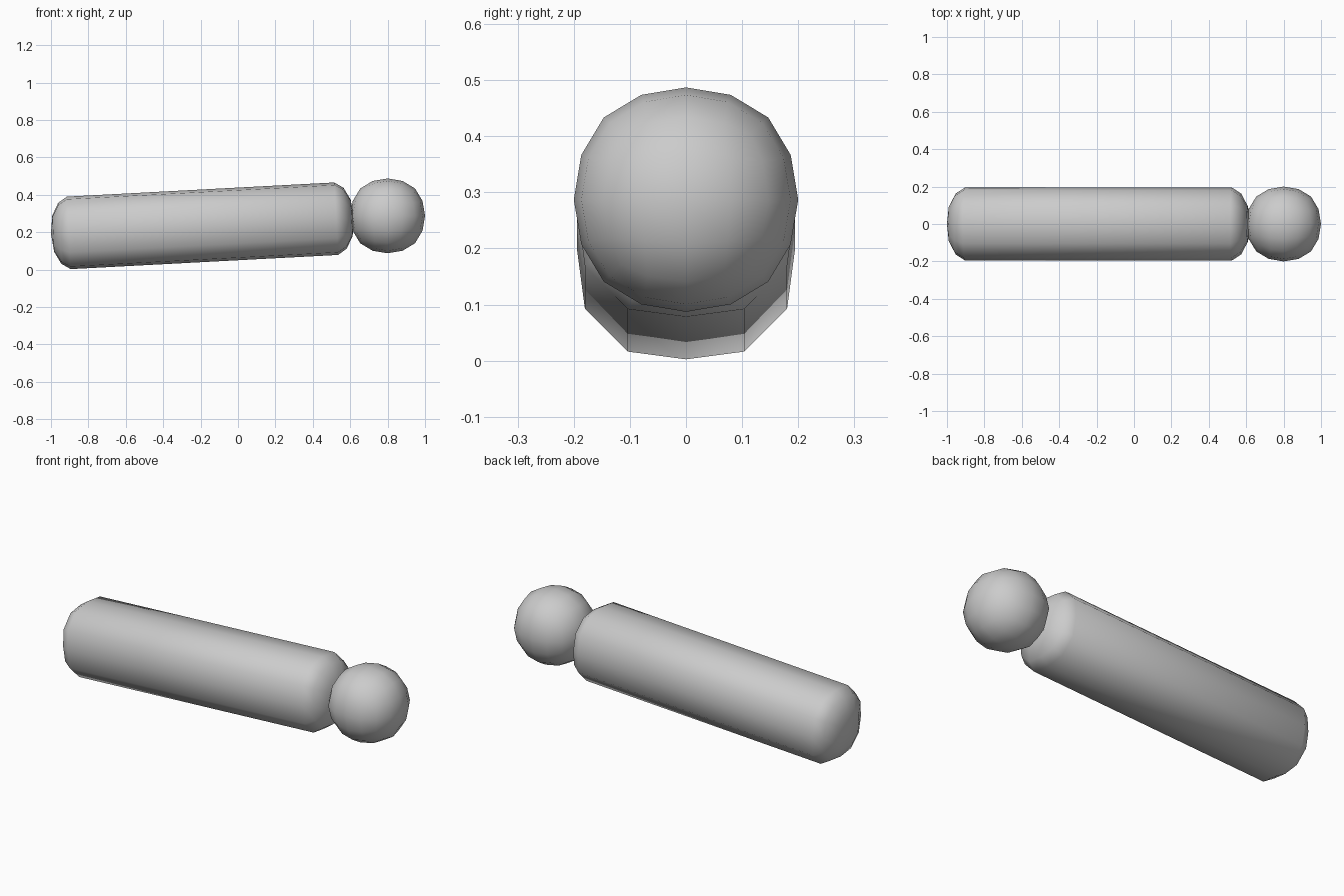
import bpy, bmesh, math
from mathutils import Matrix

if "Cube" in bpy.data.objects:
    bpy.data.objects.remove(bpy.data.objects["Cube"])

TILT = math.atan(0.053)


def make_object(name, bm):
    bmesh.ops.recalc_face_normals(bm, faces=bm.faces)
    for f in bm.faces:
        f.smooth = True
    me = bpy.data.meshes.new(name)
    bm.to_mesh(me)
    bm.free()
    ob = bpy.data.objects.new(name, me)
    bpy.context.collection.objects.link(ob)
    return ob


# Long shaft: 12-sided, slightly squared section with domed ends
LENGTH, RADIUS = 1.622, 0.194
cap = [(0.012, 0.50), (0.047, 0.84), (0.095, 1.0)]      # distance from end, scale
stations = cap + [(LENGTH - u, s) for u, s in reversed(cap)]
bm = bmesh.new()
rings = []
for u, s in stations:
    ring = []
    for i in range(12):
        a = math.radians(30 * i)
        r = s * (RADIUS if i % 3 == 0 else 0.208)
        ring.append(bm.verts.new((u, r * math.cos(a), r * math.sin(a))))
    rings.append(ring)
for a, b in zip(rings, rings[1:]):
    for i in range(12):
        j = (i + 1) % 12
        bm.faces.new((a[i], a[j], b[j], b[i]))
for ring, u in ((rings[0], 0), (rings[-1], LENGTH)):
    tip = bm.verts.new((u, 0, 0))
    for i in range(12):
        bm.faces.new((ring[i], ring[(i + 1) % 12], tip))
bm.transform(Matrix.Translation((-1, 0, 0.191)) @ Matrix.Rotation(-TILT, 4, 'Y'))
make_object("shaft", bm)

# Ball at the raised end: a cube rounded by subdivision
bm = bmesh.new()
bmesh.ops.create_cube(bm, size=0.4553)
ball = make_object("end_ball", bm)
ball.location = (0.8, 0, 0.287)
sub = ball.modifiers.new("round", 'SUBSURF')
sub.levels = sub.render_levels = 2
sub.use_limit_surface = False
